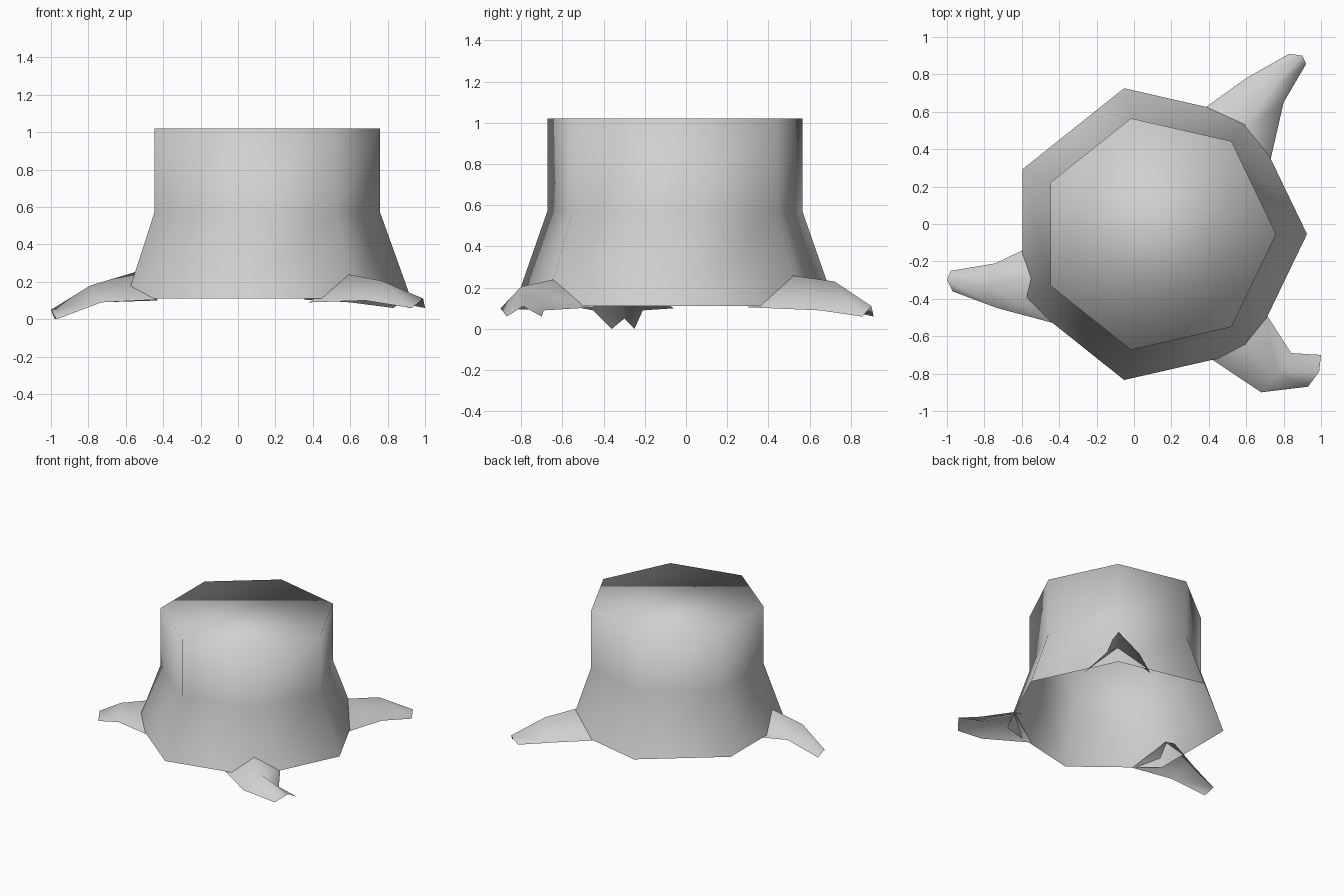
import bpy
import bmesh
import math

default_cube = bpy.data.objects.get("Cube")
if default_cube:
    bpy.data.objects.remove(default_cube, do_unlink=True)

# Single plain grey material
grey = bpy.data.materials.new("light_grey")
grey.use_nodes = True
colour = (0.63, 0.63, 0.63, 1.0)
grey.diffuse_color = colour
grey.node_tree.nodes["Principled BSDF"].inputs["Base Color"].default_value = colour


def finish(name, bm):
    """Turn a bmesh into a fully smooth-shaded object."""
    for face in bm.faces:
        face.smooth = True
    mesh = bpy.data.meshes.new(name)
    bm.to_mesh(mesh)
    bm.free()
    mesh.materials.append(grey)
    obj = bpy.data.objects.new(name, mesh)
    bpy.context.collection.objects.link(obj)
    return obj


def bridge(bm, lower, upper, closed):
    """Join two rows of vertices with quads."""
    count = len(lower)
    for i in range(count if closed else count - 1):
        j = (i + 1) % count
        bm.faces.new((lower[i], lower[j], upper[j], upper[i]))


def build_stump(name, centre, sides, profile):
    """Prism lofted through (radius, height) rings, capped on top, open below."""
    bm = bmesh.new()
    rings = []
    for radius, height in profile:
        ring = []
        for i in range(sides):
            angle = math.tau * i / sides
            x = centre[0] + radius * math.cos(angle)
            y = centre[1] + radius * math.sin(angle)
            ring.append(bm.verts.new((x, y, height)))
        rings.append(ring)
    for lower, upper in zip(rings, rings[1:]):
        bridge(bm, lower, upper, True)
    bm.faces.new(rings[-1])
    return finish(name, bm)


def build_root(name, sections):
    """Open tent-shaped root: each section is right foot, ridge, left foot."""
    bm = bmesh.new()
    rows = [[bm.verts.new(point) for point in section] for section in sections]
    for inner, outer in zip(rows, rows[1:]):
        bridge(bm, outer, inner, False)
    # Face the sheet upwards
    bm.normal_update()
    bmesh.ops.reverse_faces(bm, faces=[f for f in bm.faces if f.normal.z < 0])
    return finish(name, bm)


# Trunk: straight upper half, flared foot
build_stump("trunk", (0.125, -0.054), 7, [(0.8, 0.11), (0.635, 0.57), (0.635, 1.02)])

# Roots, from the trunk out to the tip
build_root("right_root", [
    [(-0.43, -0.06, 0.1), (-0.54, -0.29, 0.255), (-0.43, -0.53, 0.105)],
    [(-0.74, -0.21, 0.09), (-0.79, -0.33, 0.18), (-0.73, -0.45, 0.09)],
    [(-0.98, -0.25, 0), (-1, -0.3, 0.05), (-0.97, -0.36, 0)],
])
build_root("front_left_root", [
    [(0.38, -0.7, 0.09), (0.59, -0.64, 0.24), (0.68, -0.44, 0.105)],
    [(0.68, -0.9, 0.1), (0.77, -0.8, 0.205), (0.84, -0.69, 0.09)],
    [(0.93, -0.87, 0.06), (0.99, -0.79, 0.11), (1, -0.7, 0.06)],
])
build_root("back_left_root", [
    [(0.72, 0.3, 0.105), (0.59, 0.51, 0.26), (0.35, 0.6, 0.105)],
    [(0.8, 0.65, 0.09), (0.73, 0.72, 0.23), (0.6, 0.78, 0.09)],
    [(0.92, 0.855, 0.06), (0.9, 0.9, 0.11), (0.83, 0.91, 0.06)],
])
